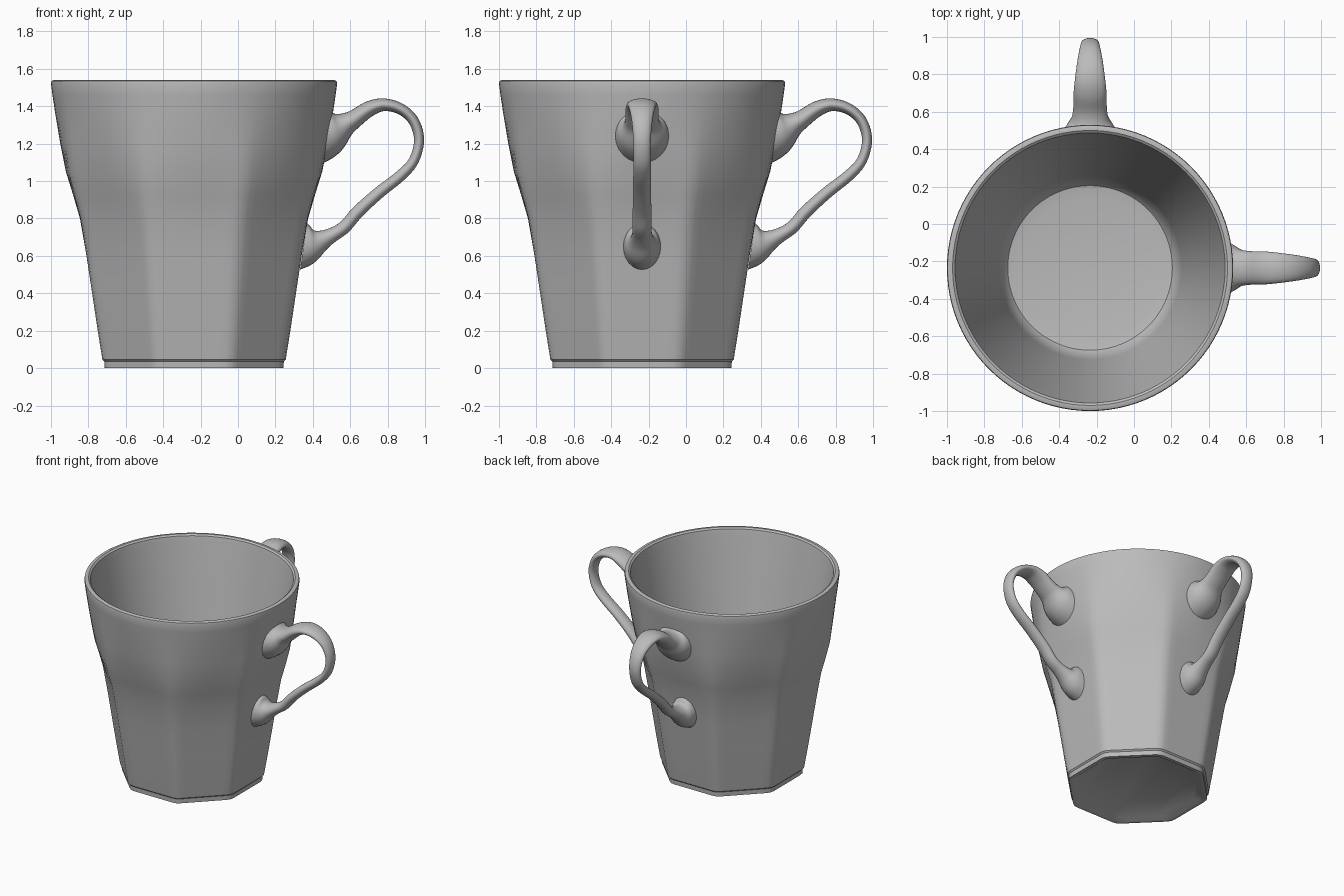
import bpy, bmesh, math
from mathutils import Vector

cube = bpy.data.objects.get("Cube")
if cube:
    bpy.data.objects.remove(cube, do_unlink=True)

AXIS = Vector((-0.235, -0.235, 0))

# One plain grey glaze
clay = bpy.data.materials.new("grey_glaze")
clay.use_nodes = True
clay.diffuse_color = (0.5, 0.5, 0.5, 1)
bsdf = clay.node_tree.nodes["Principled BSDF"]
bsdf.inputs["Base Color"].default_value = clay.diffuse_color
bsdf.inputs["Roughness"].default_value = 0.6


def loft(name, rings):
    """Skin a list of equal-length point rings and cap both ends."""
    bm = bmesh.new()
    loops = [[bm.verts.new(p) for p in ring] for ring in rings]
    n = len(loops[0])
    for a, b in zip(loops, loops[1:]):
        for i in range(n):
            j = (i + 1) % n
            bm.faces.new((a[i], a[j], b[j], b[i]))
    bm.faces.new(loops[0])
    bm.faces.new(loops[-1])
    bmesh.ops.recalc_face_normals(bm, faces=bm.faces)
    mesh = bpy.data.meshes.new(name)
    bm.to_mesh(mesh)
    bm.free()
    mesh.materials.append(clay)
    obj = bpy.data.objects.new(name, mesh)
    bpy.context.collection.objects.link(obj)
    obj.location = AXIS
    bpy.ops.object.select_all(action='DESELECT')
    obj.select_set(True)
    bpy.context.view_layer.objects.active = obj
    bpy.ops.object.shade_smooth_by_angle(angle=math.radians(35))
    return obj


def spline(rows, steps):
    """Catmull-Rom through rows of values."""
    pts = [rows[0]] + rows + [rows[-1]]
    out = []
    for p, q, r, s in zip(pts, pts[1:], pts[2:], pts[3:]):
        for k in range(steps):
            t = k / steps
            out.append((q * 2 + (r - p) * t + (p * 2 - q * 5 + r * 4 - s) * t**2
                        + (q * 3 - p - r * 3 + s) * t**3) / 2)
    return out + [rows[-1]]


# Cup: octagonal foot easing into a round rim (radius, height, roundness)
def cup_ring(radius, z, roundness, sides=96):
    ring = []
    for i in range(sides):
        a = math.tau * i / sides
        off = (a + math.pi / 8) % (math.pi / 4) - math.pi / 8
        octagon = min(1 / math.cos(off), 1.07)
        r = radius * (octagon + (1 - octagon) * roundness)
        ring.append((r * math.cos(a), r * math.sin(a), z))
    return ring


cup_profile = [
    (0.42, 0.02, 0), (0.45, 0, 0), (0.478, 0, 0), (0.48, 0.035, 0),
    (0.49, 0.045, 0), (0.515, 0.2, 0), (0.545, 0.4, 0), (0.575, 0.6, 0.02),
    (0.61, 0.8, 0.1), (0.645, 0.92, 0.2), (0.685, 1.05, 0.42),
    (0.715, 1.2, 0.7), (0.742, 1.36, 0.93), (0.757, 1.46, 1),
    (0.765, 1.52, 1), (0.762, 1.535, 1), (0.75, 1.54, 1), (0.735, 1.54, 1),
    (0.722, 1.53, 1), (0.715, 1.5, 1), (0.67, 1.2, 1), (0.55, 0.65, 1),
    (0.49, 0.25, 1), (0.465, 0.12, 1), (0.44, 0.09, 1), (0.38, 0.08, 1),
]
loft("cup_body", [cup_ring(*row) for row in cup_profile])

# Handle stations: outward, height, half thickness, half width
stations = [
    (0.47, 1.24, 0.15, 0.145), (0.52, 1.265, 0.115, 0.13),
    (0.565, 1.3, 0.07, 0.1), (0.62, 1.33, 0.05, 0.09),
    (0.7, 1.385, 0.042, 0.088), (0.78, 1.408, 0.034, 0.08),
    (0.87, 1.385, 0.03, 0.068), (0.94, 1.32, 0.028, 0.055),
    (0.968, 1.22, 0.027, 0.047), (0.94, 1.11, 0.027, 0.047),
    (0.87, 1.03, 0.03, 0.047), (0.75, 0.935, 0.032, 0.048),
    (0.64, 0.835, 0.034, 0.05), (0.57, 0.755, 0.035, 0.05),
    (0.5, 0.71, 0.04, 0.055), (0.44, 0.68, 0.06, 0.07),
    (0.395, 0.66, 0.1, 0.09), (0.35, 0.65, 0.125, 0.1),
]
# Cross-sections follow the path, and lie flat on the wall at both ends
centres = [Vector(s[:2]) for s in stations]
last = len(centres) - 1
tangents = [(centres[min(i + 1, last)] - centres[max(i - 1, 0)]).normalized()
            for i in range(last + 1)]
wall = Vector((1, -0.15)).normalized()
tangents[0], tangents[last] = wall, -wall
tangents[1] = (tangents[1] + wall).normalized()
tangents[last - 1] = (tangents[last - 1] - wall).normalized()
path = spline([Vector((*s, *t)) for s, t in zip(stations, tangents)], 5)


def handle_ring(row, turn, sides=24):
    x, z, thick, wide, tx, tz = row
    size = math.hypot(tx, tz)
    ring = []
    for i in range(sides):
        a = math.tau * i / sides
        u = thick * math.cos(a) / size
        out, side = x - AXIS.x - tz * u, wide * math.sin(a)
        ring.append((out * math.cos(turn) - side * math.sin(turn),
                     out * math.sin(turn) + side * math.cos(turn),
                     z + tx * u))
    return ring


for name, turn in (("left_handle", 0), ("back_handle", math.pi / 2)):
    loft(name, [handle_ring(row, turn) for row in path])
